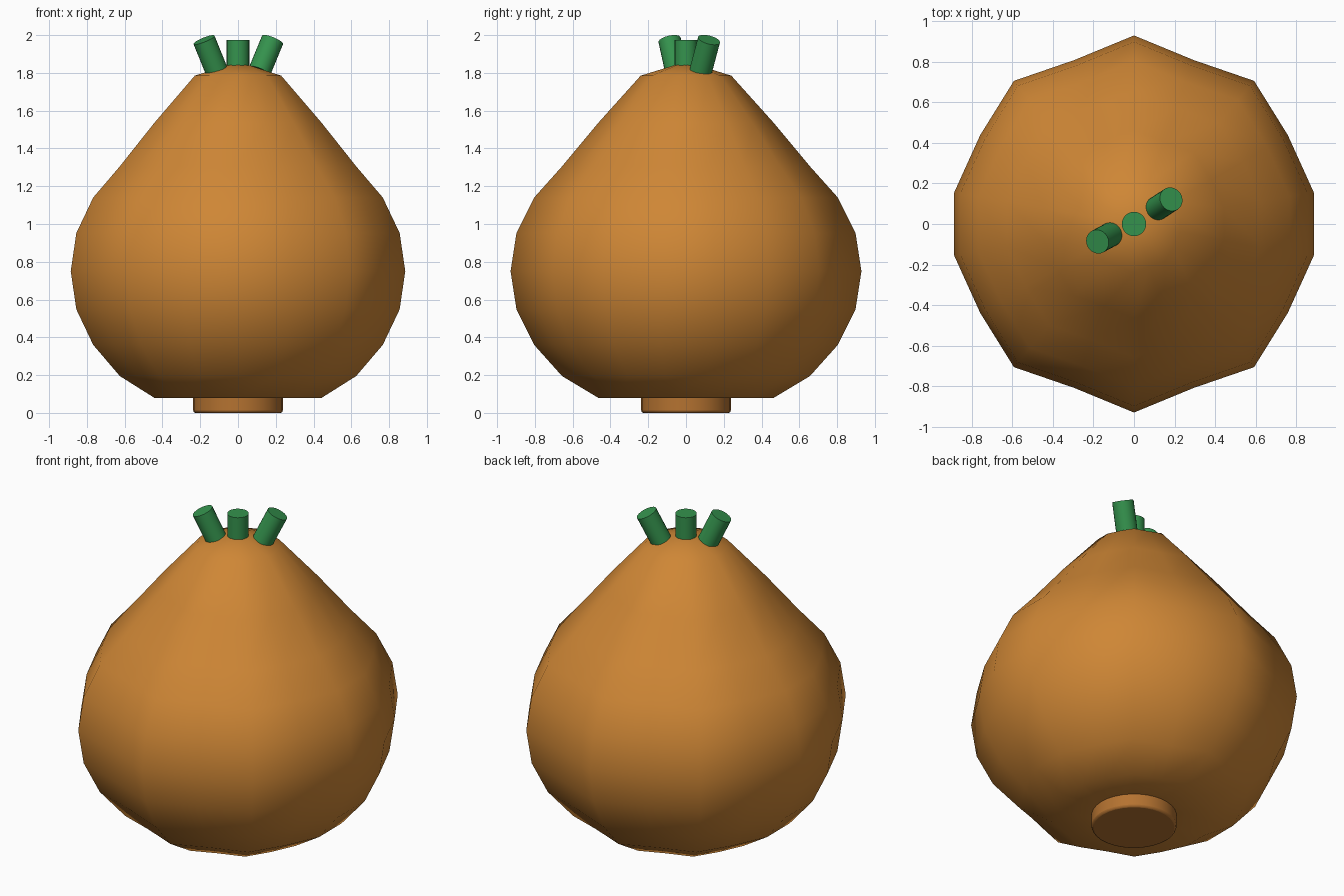
import bpy, bmesh, math
from mathutils import Vector

if "Cube" in bpy.data.objects:
    bpy.data.objects.remove(bpy.data.objects["Cube"])


def material(name, rgb):
    m = bpy.data.materials.new(name)
    m.diffuse_color = (*rgb, 1)
    m.use_nodes = True
    m.node_tree.nodes["Principled BSDF"].inputs["Base Color"].default_value = m.diffuse_color
    return m


def finish(ob, name, mat, angle):
    ob.name = name
    ob.data.materials.append(mat)
    bpy.ops.object.shade_smooth_by_angle(angle=math.radians(angle))


skin = material("orange_skin", (0.62, 0.24, 0.036))
base = material("brown_base", (0.46, 0.17, 0.03))
green = material("stem_green", (0.035, 0.29, 0.075))

# Body: lobed low-poly sphere, flat underneath and drawn up into a neck
bm = bmesh.new()
SEG = 18
profile = [(0.231, 0.08), (0.447, 0.08), (0.631, 0.195), (0.773, 0.36),
           (0.863, 0.548), (0.893, 0.75), (0.863, 0.952), (0.773, 1.14),
           (0.631, 1.305), (0.447, 1.535), (0.231, 1.785)]
rings = []
for r, z in profile:
    ring = []
    for i in range(SEG):
        a = math.radians(10 + 20 * i)
        k = r * (1 + 0.04 * math.cos(8 * a))
        ring.append(bm.verts.new((k * math.cos(a), k * math.sin(a), z)))
    rings.append(ring)
bottom = bm.verts.new((0, 0, 0.08))
top = bm.verts.new((0, 0, 1.86))
for i in range(SEG):
    j = (i + 1) % SEG
    for a, b in zip(rings, rings[1:]):
        bm.faces.new((a[i], a[j], b[j], b[i]))
    bm.faces.new((bottom, rings[0][j], rings[0][i]))
    bm.faces.new((top, rings[-1][i], rings[-1][j]))
mesh = bpy.data.meshes.new("body")
bm.to_mesh(mesh)
bm.free()
body = bpy.data.objects.new("body", mesh)
bpy.context.collection.objects.link(body)
bpy.context.view_layer.objects.active = body
body.select_set(True)
finish(body, "body", skin, 75)

# Foot: short disc with softened rims
bpy.ops.mesh.primitive_cylinder_add(vertices=32, radius=0.237, depth=0.09,
                                    location=(0, 0, 0.045))
foot = bpy.context.object
bev = foot.modifiers.new("rim", "BEVEL")
bev.width = 0.012
bev.segments = 2
finish(foot, "foot", base, 40)


# Stems: one upright, two leaning outwards
def stem(name, low, high):
    low, high = Vector(low), Vector(high)
    d = high - low
    bpy.ops.mesh.primitive_cylinder_add(
        vertices=24, radius=0.06, depth=d.length, location=(low + high) / 2,
        rotation=d.to_track_quat('Z', 'Y').to_euler())
    finish(bpy.context.object, name, green, 40)


stem("stem_middle", (0, 0, 1.80), (0, 0, 1.975))
stem("stem_left", (-0.115, -0.052, 1.815), (-0.18, -0.087, 1.975))
stem("stem_right", (0.115, 0.078, 1.81), (0.183, 0.122, 1.975))
